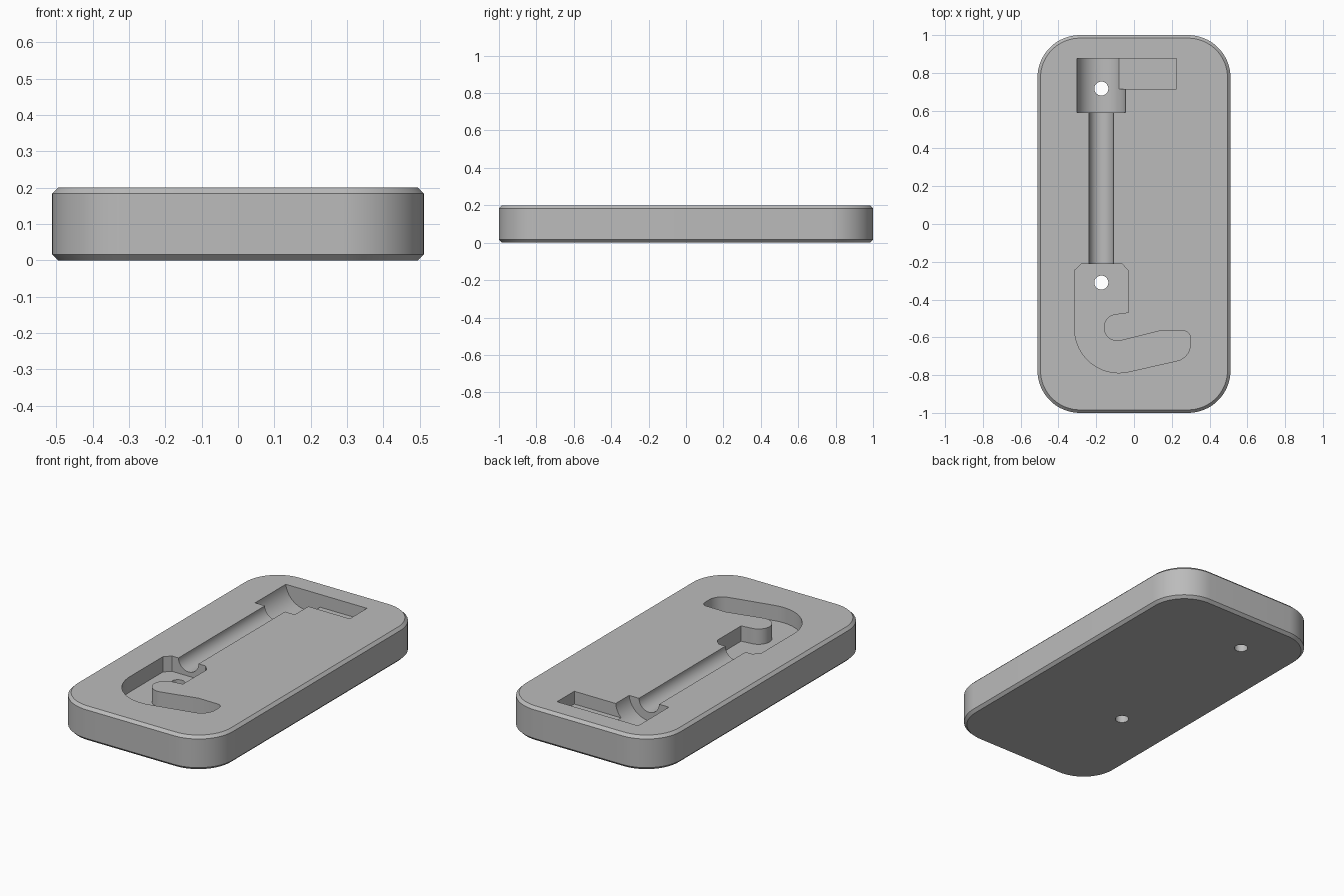
import bpy, bmesh
from math import radians, cos, sin
from mathutils import Matrix, Vector

cube = bpy.data.objects.get("Cube")
if cube:
    bpy.data.objects.remove(cube, do_unlink=True)

HEIGHT = 0.2
CHAMFER = 0.016
AXIS_X = -0.173

grey = bpy.data.materials.new("plain grey")
grey.use_nodes = True
grey.diffuse_color = (0.5, 0.5, 0.5, 1)
grey.node_tree.nodes["Principled BSDF"].inputs["Base Color"].default_value = (0.5, 0.5, 0.5, 1)


def make_object(name, bm):
    bmesh.ops.recalc_face_normals(bm, faces=bm.faces)
    mesh = bpy.data.meshes.new(name)
    bm.to_mesh(mesh)
    bm.free()
    mesh.materials.append(grey)
    obj = bpy.data.objects.new(name, mesh)
    bpy.context.collection.objects.link(obj)
    return obj


def arc(cx, cy, r, start, end, steps=16):
    angles = [radians(start + (end - start) * i / steps) for i in range(steps + 1)]
    return [(cx + r * cos(a), cy + r * sin(a)) for a in angles]


def rounded_rect(hx, hy, r):
    pts = []
    for i, (sx, sy) in enumerate([(1, 1), (-1, 1), (-1, -1), (1, -1)]):
        pts += arc(sx * (hx - r), sy * (hy - r), r, 90 * i, 90 * i + 90)
    return pts


def loft(name, rings):
    """Skin a stack of (outline, z) rings and cap both ends."""
    bm = bmesh.new()
    loops = [[bm.verts.new((x, y, z)) for x, y in pts] for pts, z in rings]
    n = len(loops[0])
    for low, high in zip(loops, loops[1:]):
        for i in range(n):
            j = (i + 1) % n
            bm.faces.new((low[i], low[j], high[j], high[i]))
    bm.faces.new(loops[0][::-1])
    bm.faces.new(loops[-1])
    return make_object(name, bm)


def cylinder(name, r, length, centre, along_y=False):
    bm = bmesh.new()
    turn = Matrix.Rotation(radians(90), 4, 'X') if along_y else Matrix()
    bmesh.ops.create_cone(bm, cap_ends=True, segments=64, radius1=r, radius2=r,
                          depth=length, matrix=Matrix.Translation(Vector(centre)) @ turn)
    return make_object(name, bm)


# Rounded plate with chamfered top and bottom rims
outer = rounded_rect(0.511, 1.0, 0.225)
inner = rounded_rect(0.511 - CHAMFER, 1.0 - CHAMFER, 0.225 - CHAMFER)
plate = loft("plate", [(inner, 0), (outer, CHAMFER), (outer, HEIGHT - CHAMFER), (inner, HEIGHT)])

# Hook-shaped pocket outline, anticlockwise from the upper left
hook = [(-0.063, -0.212), (-0.28, -0.212), (-0.315, -0.246)]
hook += arc(-0.08, -0.553, 0.235, 180, 282)
hook += arc(0.21, -0.638, 0.088, 282, 360)
hook += arc(0.265, -0.6, 0.033, 0, 90, 8)
hook += [(0.138, -0.566)]
hook += arc(-0.088, -0.548, 0.072, 284, 90)
hook += [(-0.03, -0.468), (-0.03, -0.246)]

# Slot for the side lever, overlapping the round head groove
slot = [(AXIS_X, 0.715), (0.225, 0.715), (0.225, 0.875), (AXIS_X, 0.875)]

cutters = [
    cylinder("head_groove", 0.13, 0.285, (AXIS_X, 0.7325, HEIGHT + 0.015), True),
    cylinder("shaft_groove", 0.065, 0.9, (AXIS_X, 0.2, HEIGHT), True),
    loft("lever_slot", [(slot, HEIGHT - 0.075), (slot, HEIGHT + 0.1)]),
    loft("hook_pocket", [(hook, HEIGHT - 0.09), (hook, HEIGHT + 0.1)]),
    cylinder("head_hole", 0.037, 1, (AXIS_X, 0.717, 0)),
    cylinder("hook_hole", 0.037, 1, (AXIS_X, -0.31, 0)),
]

# Cut every recess from the plate, then discard the cutters
bpy.context.view_layer.objects.active = plate
for cutter in cutters:
    cutter.hide_render = True
    cut = plate.modifiers.new(cutter.name, 'BOOLEAN')
    cut.operation = 'DIFFERENCE'
    cut.solver = 'EXACT'
    cut.object = cutter
    bpy.ops.object.modifier_apply(modifier=cut.name)
    bpy.data.objects.remove(cutter, do_unlink=True)

bpy.ops.object.select_all(action='DESELECT')
plate.select_set(True)
bpy.ops.object.shade_smooth_by_angle(angle=radians(30))
